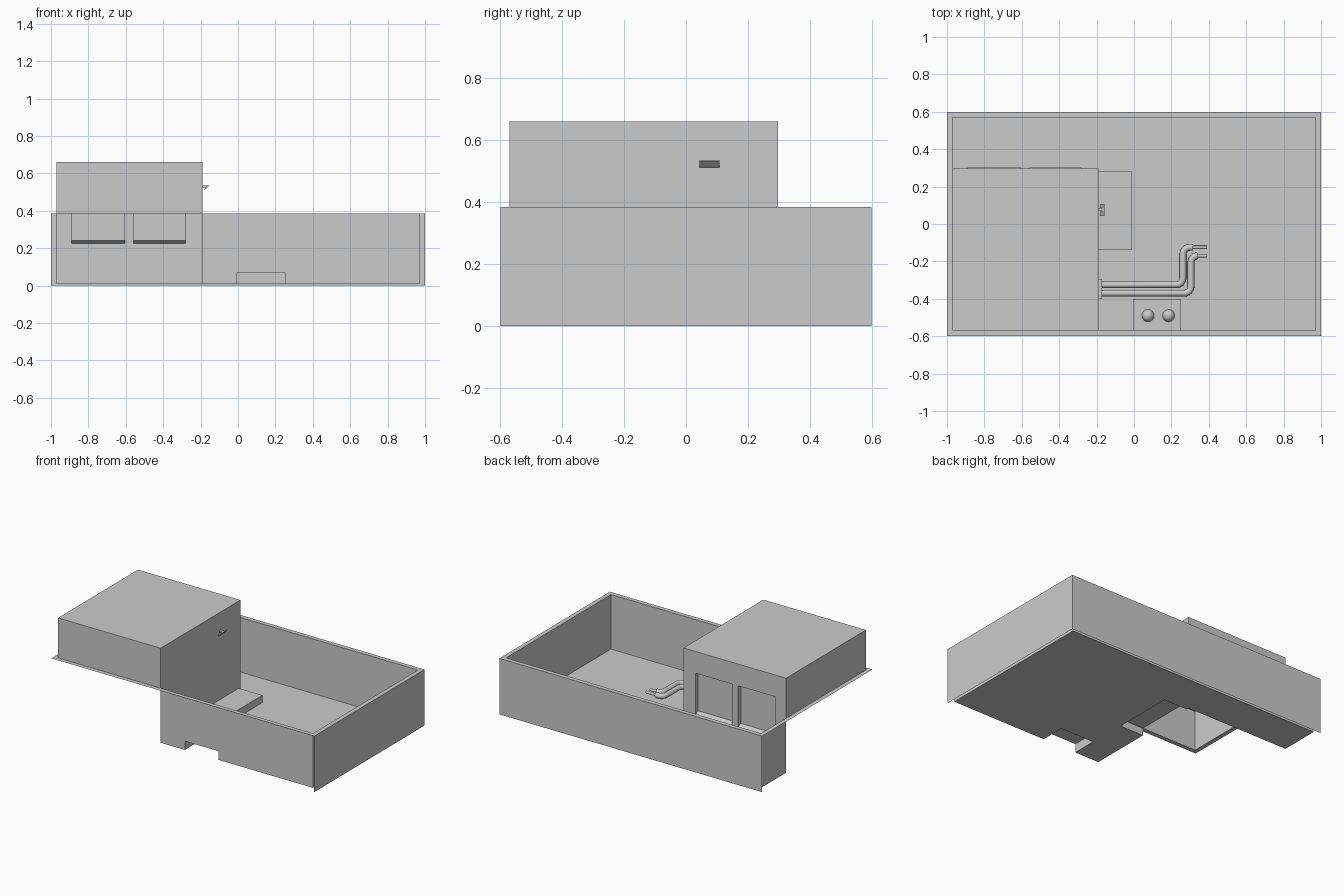
import bpy, bmesh, math
from mathutils import Vector

if "Cube" in bpy.data.objects:
    bpy.data.objects.remove(bpy.data.objects["Cube"])

# Main dimensions
X, Y, H, T, F = 1.0, 0.6, 0.385, 0.03, 0.01    # outer half sizes, rim height, rim width, floor height
IX, IY = X - T, Y - T
CX, CY, CT = -0.19, 0.298, 0.66                # cabin right side, back side, top
STEP = (CX, -0.01, -0.14, 0.28, 0.06)          # x0, x1, y0, y1, height
BLOCK = (-0.005, 0.25, -IY, -0.4, 0.07)
WINDOWS = [(-0.89, -0.605), (-0.56, -0.28)]
WZ0, WZ1, WD = 0.24, 0.51, 0.03


def add_mesh(name, bm):
    bmesh.ops.remove_doubles(bm, verts=bm.verts, dist=1e-5)
    me = bpy.data.meshes.new(name)
    bm.to_mesh(me)
    bm.free()
    ob = bpy.data.objects.new(name, me)
    bpy.context.collection.objects.link(ob)
    return ob


def panel(bm, axis, pos, sign, u, v, holes=()):
    """Flat rectangle across one axis, facing sign, with rectangular holes (u0, u1, v0, v1)."""
    us = sorted({*u, *[c for h in holes for c in h[:2]]})
    vs = sorted({*v, *[c for h in holes for c in h[2:]]})
    for a, b in zip(us, us[1:]):
        for c, d in zip(vs, vs[1:]):
            mu, mv = (a + b) / 2, (c + d) / 2
            if any(h[0] < mu < h[1] and h[2] < mv < h[3] for h in holes):
                continue
            pts = []
            for p, q in ((a, c), (b, c), (b, d), (a, d)):
                co = [p, q]
                co.insert(axis, pos)
                pts.append(bm.verts.new(co))
            f = bm.faces.new(pts)
            f.normal_update()
            if f.normal[axis] * sign < 0:
                f.normal_flip()


def prism(bm, axis, profile, lo, hi):
    """Closed extrusion of a small profile along an axis."""
    rings = []
    for s in (lo, hi):
        ring = []
        for p, q in profile:
            co = [p, q]
            co.insert(axis, s)
            ring.append(bm.verts.new(co))
        rings.append(ring)
    n = len(profile)
    faces = [bm.faces.new(rings[0]), bm.faces.new(rings[1])]
    for i in range(n):
        j = (i + 1) % n
        faces.append(bm.faces.new((rings[0][i], rings[0][j], rings[1][j], rings[1][i])))
    bmesh.ops.recalc_face_normals(bm, faces=faces)


# Rim around the top
bm = bmesh.new()
panel(bm, 2, H, 1, (-X, X), (-Y, Y), [(-IX, IX, -IY, IY)])
add_mesh("rim", bm)

# Outer walls: back and right only
bm = bmesh.new()
panel(bm, 1, Y, 1, (-X, X), (0, H))
panel(bm, 0, X, 1, (-Y, Y), (0, H))
add_mesh("outer_walls", bm)

# Inner walls, open where the cabin sits
bm = bmesh.new()
panel(bm, 1, IY, -1, (-IX, IX), (F, H))
panel(bm, 0, IX, -1, (-IY, IY), (F, H))
panel(bm, 0, -IX, 1, (CY, IY), (F, H))
panel(bm, 1, -IY, 1, (CX, IX), (F, H), [(BLOCK[0], BLOCK[1], F, BLOCK[4])])
add_mesh("inner_walls", bm)

# Floor with openings below cabin, step and block
bm = bmesh.new()
panel(bm, 2, F, 1, (-IX, IX), (-IY, IY), [(-IX, CX, -IY, CY), STEP[:4], BLOCK[:4]])
add_mesh("floor", bm)

# Cabin shell: back and right walls reach the floor, front and left stop at the rim
bm = bmesh.new()
panel(bm, 2, CT, 1, (-IX, CX), (-IY, CY))
panel(bm, 1, -IY, -1, (-IX, CX), (H, CT))
panel(bm, 0, -IX, -1, (-IY, CY), (H, CT))
panel(bm, 0, CX, 1, (-IY, CY), (F, CT), [(STEP[2], STEP[3], F, STEP[4])])
panel(bm, 1, CY, 1, (-IX, CX), (F, CT), [(a, b, WZ0 - 0.015, WZ1) for a, b in WINDOWS])
add_mesh("cabin", bm)

# Recessed windows with sloping sills
for i, (a, b) in enumerate(WINDOWS):
    bm = bmesh.new()
    panel(bm, 1, CY - WD, 1, (a, b), (WZ0, WZ1))
    panel(bm, 2, WZ1, -1, (a, b), (CY - WD, CY))
    for x, s in ((a, 1), (b, -1)):
        panel(bm, 0, x, s, (CY - WD, CY), (WZ0 - 0.015, WZ1))
    sill = [(a, CY - WD, WZ0), (b, CY - WD, WZ0), (b, CY + 0.004, WZ0 - 0.016), (a, CY + 0.004, WZ0 - 0.016)]
    bm.faces.new([bm.verts.new(p) for p in sill])
    add_mesh(f"window_{i + 1}", bm)

# Step beside the cabin and equipment block at the front
for name, (x0, x1, y0, y1, h), sides in (("step", STEP, "RFB"), ("equipment_block", BLOCK, "LRB")):
    bm = bmesh.new()
    panel(bm, 2, h, 1, (x0, x1), (y0, y1))
    for k, axis, pos, s in (("L", 0, x0, -1), ("R", 0, x1, 1), ("F", 1, y0, -1), ("B", 1, y1, 1)):
        if k in sides:
            panel(bm, axis, pos, s, (y0, y1) if axis == 0 else (x0, x1), (F, h))
    add_mesh(name, bm)

# Domes on the block
for i, x in enumerate((0.075, 0.185)):
    bm = bmesh.new()
    bmesh.ops.create_uvsphere(bm, u_segments=24, v_segments=12, radius=0.033)
    bmesh.ops.delete(bm, geom=[v for v in bm.verts if v.co.z < -1e-4], context='VERTS')
    for f in bm.faces:
        f.smooth = True
    add_mesh(f"dome_{i + 1}", bm).location = (x, -0.49, BLOCK[4])


def pipe(name, points, radius, bend=0.035):
    """Round tube along a polyline with rounded corners."""
    pts = [Vector(p) for p in points]
    path = [pts[0]]
    for a, b, c in zip(pts, pts[1:], pts[2:]):
        s, e = b + (a - b).normalized() * bend, b + (c - b).normalized() * bend
        centre = s + e - b
        for k in range(7):
            t = k * math.pi / 12
            path.append(centre + (s - centre) * math.cos(t) + (e - centre) * math.sin(t))
    path.append(pts[-1])
    cu = bpy.data.curves.new(name, 'CURVE')
    cu.dimensions = '3D'
    cu.bevel_depth = radius
    cu.bevel_resolution = 3
    cu.use_fill_caps = True
    sp = cu.splines.new('POLY')
    sp.points.add(len(path) - 1)
    for q, p in zip(sp.points, path):
        q.co = (*p, 1)
    sp.use_smooth = True
    bpy.context.collection.objects.link(bpy.data.objects.new(name, cu))


# Pipes with narrow nozzles
PZ = 0.04
for i, (y0, x1, y1, x2) in enumerate(((-0.325, 0.262, -0.125, 0.315), (-0.37, 0.305, -0.17, 0.34))):
    pipe(f"pipe_{i + 1}", [(CX, y0, PZ), (x1, y0, PZ), (x1, y1, PZ), (x2, y1, PZ)], 0.018)
    pipe(f"nozzle_{i + 1}", [(x2, y1, PZ), (0.39, y1, PZ)], 0.009)

# Flange where the pipes meet the cabin
bm = bmesh.new()
prism(bm, 0, [(-0.4, F), (-0.295, F), (-0.295, 0.07), (-0.4, 0.07)], CX, CX + 0.02)
add_mesh("pipe_flange", bm)

# Handle on the cabin side: short stem and slanted grip
bm = bmesh.new()
prism(bm, 1, [(CX, 0.525), (CX, 0.536), (-0.165, 0.536), (-0.17, 0.525)], 0.069, 0.085)
prism(bm, 1, [(-0.177, 0.512), (-0.157, 0.531), (-0.157, 0.537), (-0.166, 0.537), (-0.181, 0.515)], 0.043, 0.108)
add_mesh("handle", bm)
